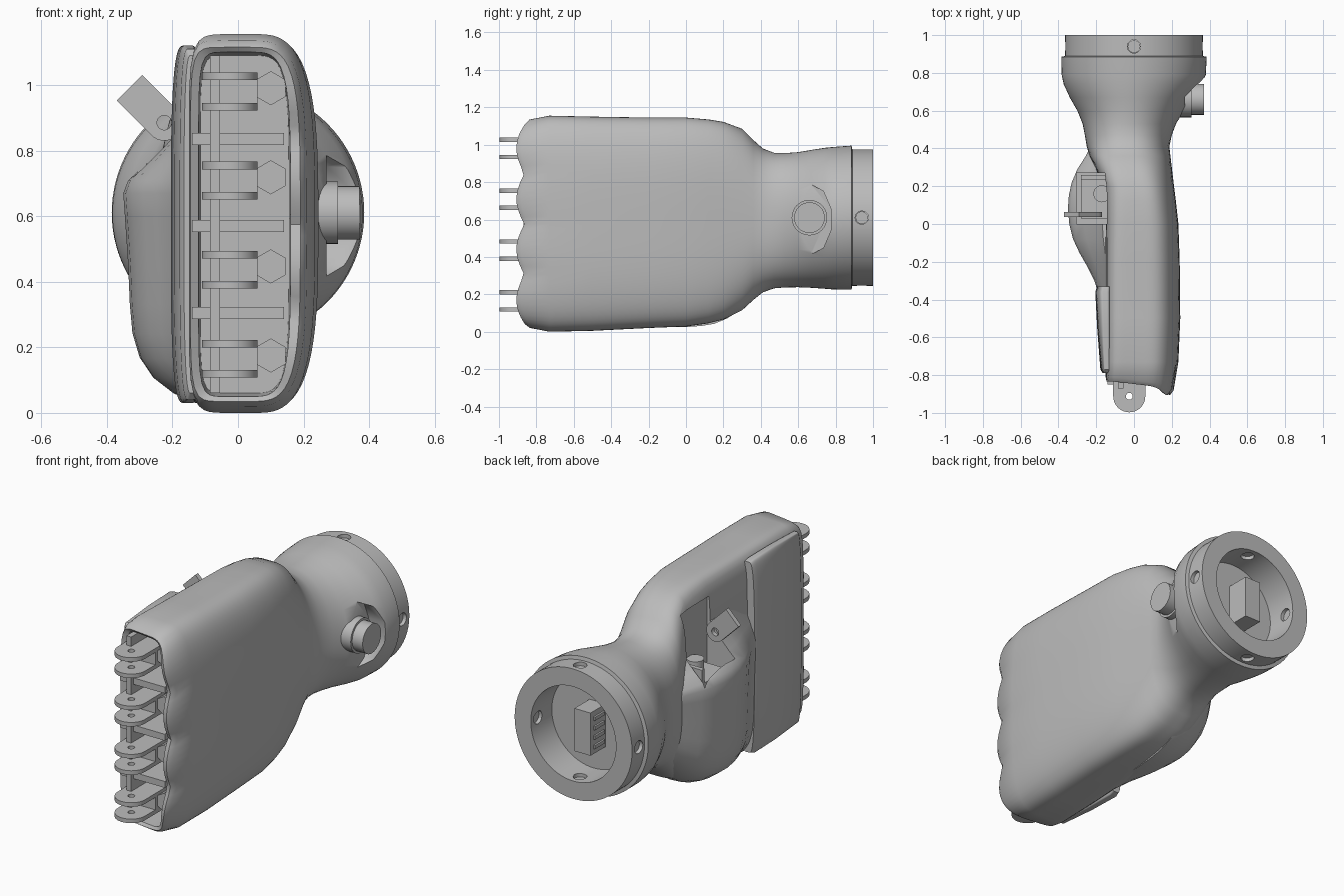
import bpy, bmesh, math
from mathutils import Vector, Matrix

if "Cube" in bpy.data.objects:
    bpy.data.objects.remove(bpy.data.objects["Cube"], do_unlink=True)

grey = bpy.data.materials.new("plain_grey")
grey.use_nodes = True
COLOUR = (0.5, 0.5, 0.5, 1)
grey.diffuse_color = COLOUR
grey.node_tree.nodes["Principled BSDF"].inputs["Base Color"].default_value = COLOUR


def finish(name, bm):
    bmesh.ops.recalc_face_normals(bm, faces=bm.faces)
    mesh = bpy.data.meshes.new(name)
    bm.to_mesh(mesh)
    bm.free()
    mesh.materials.append(grey)
    ob = bpy.data.objects.new(name, mesh)
    bpy.context.collection.objects.link(ob)
    return ob


def smooth(ob, angle=38):
    bpy.ops.object.select_all(action='DESELECT')
    ob.select_set(True)
    bpy.context.view_layer.objects.active = ob
    bpy.ops.object.shade_smooth_by_angle(angle=math.radians(angle))


def skin(name, loops):
    """Closed skin over a row of equal point loops."""
    bm = bmesh.new()
    rows = [[bm.verts.new(p) for p in loop] for loop in loops]
    n = len(rows[0])
    for a, b in zip(rows, rows[1:]):
        for i in range(n):
            j = (i + 1) % n
            bm.faces.new((a[i], a[j], b[j], b[i]))
    bm.faces.new(rows[0])
    bm.faces.new(rows[-1])
    return finish(name, bm)


def rounded_loop(y, x0, x1, z0, z1, p_left, p_right, n=96):
    """Rounded section across y; each half has its own squareness, 2 = ellipse."""
    pts = []
    for i in range(n):
        c, s = math.cos(2 * math.pi * i / n), math.sin(2 * math.pi * i / n)
        p = p_left if c < 0 else p_right
        r = (abs(c) ** p + abs(s) ** p) ** (-1 / p)
        pts.append(Vector(((x0 + x1 + (x1 - x0) * r * c) / 2, y,
                           (z0 + z1 + (z1 - z0) * r * s) / 2)))
    return pts


def box(name, x0, x1, y0, y1, z0, z1):
    bm = bmesh.new()
    size = Matrix.Diagonal((x1 - x0, y1 - y0, z1 - z0, 1))
    mid = Matrix.Translation(((x0 + x1) / 2, (y0 + y1) / 2, (z0 + z1) / 2))
    bmesh.ops.create_cube(bm, size=1, matrix=mid @ size)
    return finish(name, bm)


def rod(name, start, end, radius, sides=32, stretch=1):
    """Cylinder between two points; stretch scales it in z."""
    a, b = Vector(start), Vector(end)
    turn = (b - a).to_track_quat('Z', 'Y').to_matrix().to_4x4()
    bm = bmesh.new()
    bmesh.ops.create_cone(bm, cap_ends=True, segments=sides, radius1=radius,
                          radius2=radius, depth=(b - a).length,
                          matrix=Matrix.Diagonal((1, 1, stretch, 1)) @ turn)
    bmesh.ops.translate(bm, verts=bm.verts, vec=(a + b) / 2)
    return finish(name, bm)


def lug(name, radius, hole, back, thick, place, n=32):
    """Round-ended plate with a pin hole, pointing along local -y."""
    bm = bmesh.new()
    rings = []
    for z in (-thick / 2, thick / 2):
        inner, outer = [], []
        for i in range(n):
            c, s = math.cos(2 * math.pi * i / n), math.sin(2 * math.pi * i / n)
            inner.append(bm.verts.new((hole * c, hole * s, z)))
            m = max(abs(c), abs(s)) if s > 0 else 1
            outer.append(bm.verts.new((radius * c / m, (back if s > 0 else radius) * s / m, z)))
        rings.append((inner, outer))
    (i0, o0), (i1, o1) = rings
    for a, b in ((i0, o0), (o0, o1), (o1, i1), (i1, i0)):
        for i in range(n):
            j = (i + 1) % n
            bm.faces.new((a[i], a[j], b[j], b[i]))
    bm.transform(place)
    smooth(finish(name, bm))


def cut(ob, cutter):
    mod = ob.modifiers.new("cut", 'BOOLEAN')
    mod.operation, mod.solver, mod.object = 'DIFFERENCE', 'EXACT', cutter
    bpy.context.view_layer.objects.active = ob
    bpy.ops.object.modifier_apply(modifier=mod.name)


# Palm, neck and hollow wrist as one skin: y, x range, z range, squareness left, right
sections = [
    (-.64, -.115, .155, .06, 1.09, 9, 5), (-.82, -.12, .16, .05, 1.1, 9, 4.5),
    (-.835, -.145, .19, .035, 1.115, 9, 4), (-.81, -.15, .21, .02, 1.135, 9, 3.6),
    (-.73, -.15, .235, 0, 1.155, 8, 3.3), (-.5, -.15, .245, .005, 1.15, 8, 3.2),
    (-.2, -.15, .242, .02, 1.145, 8, 3.2), (0, -.15, .235, .028, 1.145, 7, 3.2),
    (.12, -.155, .222, .045, 1.135, 6, 3.1), (.2, -.165, .212, .065, 1.122, 5, 3),
    (.3, -.205, .2, .115, 1.085, 4, 2.8), (.36, -.235, .193, .17, 1.025, 3, 2.6),
    (.41, -.25, .187, .21, .98, 2.5, 2.5), (.47, -.26, .2, .232, .957, 2.3, 2.3),
    (.53, -.272, .222, .237, .955, 2.2, 2.1), (.6, -.3, .265, .238, .96, 2, 2),
    (.67, -.34, .31, .235, .972, 2, 2), (.74, -.372, .36, .23, .983, 2, 2),
    (.79, -.383, .38, .226, .988, 2, 2)]
for y, r in ((.885, .385), (.889, .365), (1, .365), (1, .265), (.82, .26)):
    sections.append((y, -r, r, .61 - r, .61 + r, 2, 2))
loops = [rounded_loop(*s) for s in sections]
# Scalloped knuckle edge on the palm side
for loop in loops[1:4]:
    for p in loop:
        t = min(max((p.x + .1) / .25, 0), 1)
        p.y -= t * (.03 + .042 * abs(math.cos(math.pi * (p.z - .71) / .27)))
body = skin("palm_and_wrist", loops)

# Thumb bulge on the -x side
outline = [(-.05, .025), (-.13, .03), (-.2, .06), (-.26, .105), (-.3, .165), (-.322, .24),
           (-.33, .33), (-.335, .45), (-.345, .6), (-.35, .67), (-.335, .71), (-.27, .77),
           (-.21, .83), (-.17, .9), (-.05, .92)]
spread = [(-.38, .34, 1), (-.3, .44, 1), (-.22, .6, 1), (-.15, .76, 1), (-.08, .89, 1),
          (0, .97, 1), (.08, 1, .99), (.15, .98, .97), (.22, .92, .92), (.29, .8, .84),
          (.36, .62, .7), (.42, .5, .6)]
bulge = skin("thumb_bulge", [[(-.1 + (x + .1) * k, y, .6 + (z - .6) * m)
                              for x, z in outline] for y, k, m in spread])

# Cut the thumb pocket, button recess and screw holes
cutters = [box("pocket_cutter", -.305, -.13, 0, .27, .62, 1.04),
           rod("recess_cutter", (.27, .67, .6), (.6, .67, .6), .11, 10, 1.7),
           rod("side_hole_cutter", (-.6, .94, .61), (.6, .94, .61), .036, 12),
           rod("top_hole_cutter", (0, .94, 0), (0, .94, 1.2), .036, 12)]
cut(bulge, cutters[0])
for c in cutters:
    cut(body, c)
for c in cutters:
    bpy.data.objects.remove(c, do_unlink=True)
smooth(body)
smooth(bulge, 45)

# Screws sunk in the four wrist holes
for i in range(4):
    d = Vector((math.cos(i * math.pi / 2), 0, math.sin(i * math.pi / 2)))
    centre = Vector((0, .94, .61))
    rod(f"wrist_screw_{i}", centre + d * .28, centre + d * .345, .034, 12)

# Back cover plate, curved over its height
cover = skin("back_cover", [rounded_loop(*s) for s in (
    (-.79, -.165, -.122, .06, 1.09, 3, 9), (-.77, -.178, -.122, .04, 1.11, 3.2, 9),
    (-.55, -.195, -.122, .03, 1.12, 3.2, 9), (-.36, -.205, -.122, .03, 1.12, 3.2, 9),
    (-.33, -.195, -.122, .04, 1.11, 3.2, 9))])
smooth(cover)

# Push button on the wrist
smooth(rod("button_collar", (.2, .66, .61), (.305, .66, .61), .095))
smooth(rod("button_cap", (.29, .66, .61), (.37, .66, .61), .082))

# Finger brackets: a pair of lugs, a base and a bolt for each finger
for f in range(4):
    mid = .165 + .2717 * f
    for side in (-1, 1):
        lug(f"finger_lug_{f}_{side}", .085, .018, .26, .023,
            Matrix.Translation((-.025, -.912, mid + side * .046)))
    box(f"finger_base_{f}", -.08, .06, -.82, -.62, mid - .046, mid + .046)
    rod(f"finger_bolt_{f}", (.1, -.8, mid + .01), (.1, -.62, mid + .01), .052, 6)
box("bracket_rail", -.085, -.055, -.87, -.7, .06, 1.09)

# Dividers between the fingers
for f in range(3):
    z = .305 + .265 * f
    box(f"divider_{f}", -.14, .14, -.85, -.62, z - .018, z + .018)

# Thumb bracket in the pocket, sloping down and outward
slope = Matrix.Rotation(-math.pi / 2, 4, 'X') @ Matrix.Rotation(math.radians(135), 4, 'Z')
lug("thumb_lug", .055, .022, .15, .025, Matrix.Translation((-.225, .05, .885)) @ slope)
box("thumb_bracket_base", -.28, -.13, .03, .25, .6, .68)
box("thumb_bracket_stop", -.28, -.13, .235, .26, .6, .76)
smooth(rod("thumb_boss", (-.17, .16, .65), (-.17, .16, .76), .045))

# Connector inside the wrist ring
box("connector", -.075, .025, .8, .955, .49, .73)
for i in range(4):
    z = .53 + .053 * i
    box(f"connector_pin_{i}", -.085, -.07, .84, .93, z - .01, z + .01)
